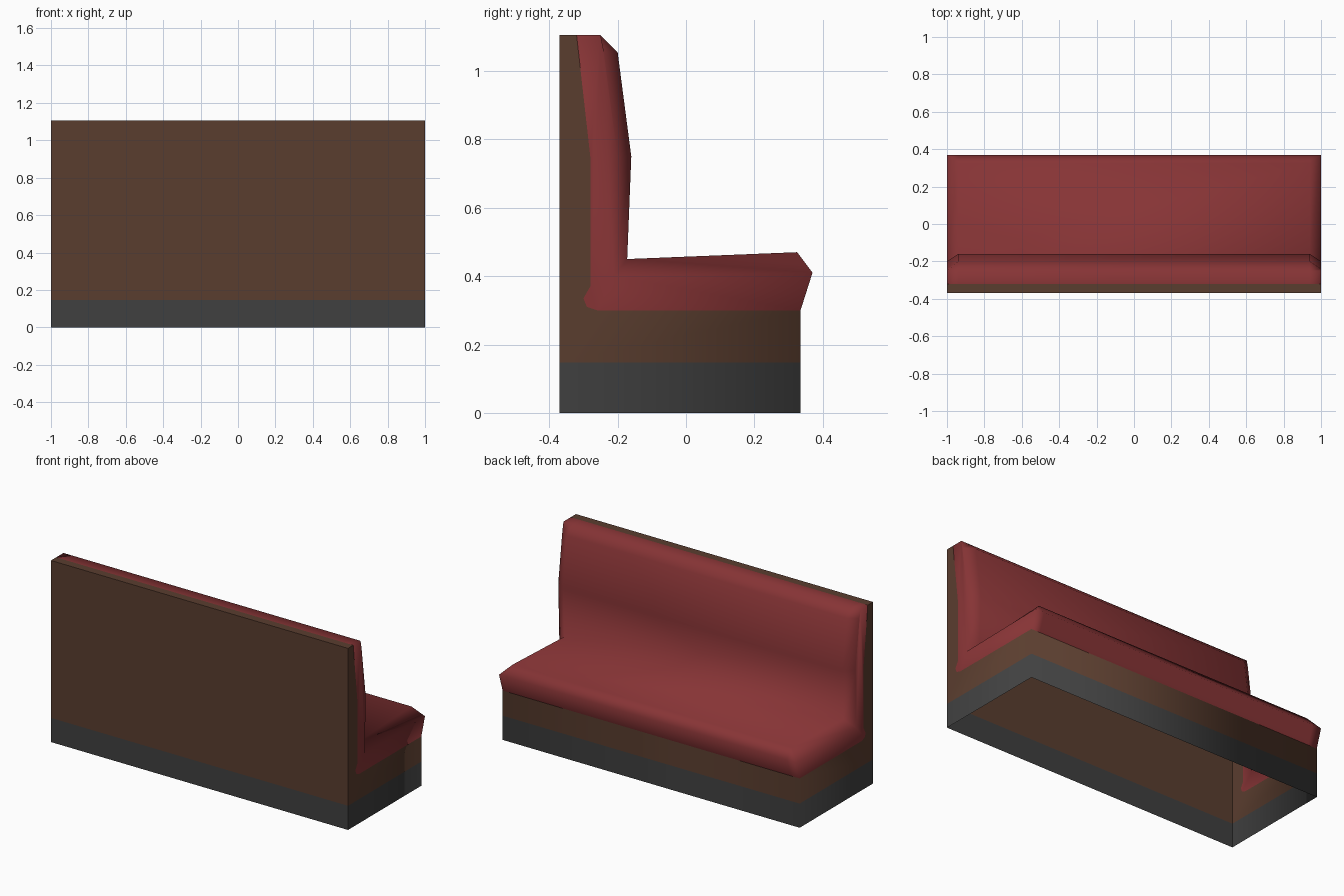
import bpy, bmesh, math

cube = bpy.data.objects.get("Cube")
if cube:
    bpy.data.objects.remove(cube, do_unlink=True)


def material(name, rgb):
    mat = bpy.data.materials.new(name)
    mat.use_nodes = True
    mat.diffuse_color = (*rgb, 1)
    mat.node_tree.nodes["Principled BSDF"].inputs["Base Color"].default_value = (*rgb, 1)
    return mat


red = material("red upholstery", (0.24, 0.034, 0.036))
brown = material("brown wood", (0.102, 0.047, 0.028))
grey = material("dark grey kickboard", (0.051, 0.051, 0.051))


def sheet(bm, rows):
    """Skin neighbouring rows of points with quads."""
    grid = [[bm.verts.new(p) for p in row] for row in rows]
    for a, b in zip(grid, grid[1:]):
        for i in range(len(a) - 1):
            bm.faces.new((a[i], a[i + 1], b[i + 1], b[i]))


def slice_at(x, profile):
    return [(x, y, z) for y, z in profile]


def finish(name, bm, mat, smooth_angle=92):
    """Weld, orient outwards, keep hard creases and make the object."""
    bmesh.ops.remove_doubles(bm, verts=bm.verts, dist=0.0005)
    bmesh.ops.dissolve_degenerate(bm, edges=bm.edges, dist=0.0005)
    for f in bm.faces:
        f.normal_update()
        c = f.calc_center_median()
        # surfaces face away from a line through the inside of the bench
        inside_y = max(-0.27, min(c.y, 0.25))
        inside = (max(-0.9, min(c.x, 0.9)), inside_y if c.z < 0.47 else -0.27, min(c.z, 0.25 if c.y > -0.15 else 1.0))
        if sum(n * (p - q) for n, p, q in zip(f.normal, c, inside)) < 0:
            f.normal_flip()
        f.smooth = True
    bm.normal_update()
    for e in bm.edges:
        e.smooth = e.calc_face_angle(0) < math.radians(smooth_angle)
    me = bpy.data.meshes.new(name)
    bm.to_mesh(me)
    bm.free()
    me.materials.append(mat)
    ob = bpy.data.objects.new(name, me)
    bpy.context.scene.collection.objects.link(ob)


BACK, FRONT, TOP, SEAM, KICK = -0.37, 0.335, 1.105, 0.3, 0.147

# Seam between padding and wood on the ends, from the top down to the front
seam = [(-0.32, TOP), (-0.28, 0.75), (-0.28, 0.37), (-0.3, 0.335), (-0.29, 0.31), (-0.26, SEAM), (FRONT, SEAM)]

# Padding: full profile in the middle, lower profile at the ends
middle = [(-0.32, TOP), (-0.25, TOP), (-0.2, 1.055), (-0.16, 0.75),
          (-0.172, 0.45), (0.325, 0.47), (0.37, 0.41), (FRONT, SEAM)]
ends = [(-0.32, TOP), (-0.25, TOP), (-0.24, 1.055), (-0.2, 0.75),
        (-0.21, 0.4), (0.37, 0.41), (0.37, 0.41), (FRONT, SEAM)]
bm = bmesh.new()
sheet(bm, [slice_at(-1, ends), slice_at(-0.94, middle), slice_at(0.94, middle), slice_at(1, ends)])
outline = ends[:6] + seam[:0:-1]
for x in (-1, 1):
    bm.faces.new([bm.verts.new(p) for p in slice_at(x, outline)])
finish("padded_seat_and_back", bm, red)

# Wooden frame: ends and seat front, open underneath
bm = bmesh.new()
for x in (-1, 1):
    outline = [(BACK, TOP)] + seam + [(FRONT, KICK), (BACK, KICK)]
    bm.faces.new([bm.verts.new(p) for p in slice_at(x, outline)])
sheet(bm, [slice_at(x, [(FRONT, SEAM), (FRONT, KICK)]) for x in (-1, 1)])
finish("frame_front_and_ends", bm, brown)

# Wooden back panel and top rail
bm = bmesh.new()
sheet(bm, [slice_at(x, [(-0.32, TOP), (BACK, TOP), (BACK, KICK)]) for x in (-1, 1)])
finish("frame_back_and_top_rail", bm, brown, 60)

# Kickboard: three smooth sides and a flat back
bm = bmesh.new()
path = [(-1, BACK), (-1, FRONT), (1, FRONT), (1, BACK)]
sheet(bm, [[(x, y, z) for x, y in path] for z in (0, KICK)])
finish("kickboard_front_and_ends", bm, grey)
bm = bmesh.new()
sheet(bm, [slice_at(x, [(BACK, KICK), (BACK, 0)]) for x in (-1, 1)])
finish("kickboard_back", bm, grey)
